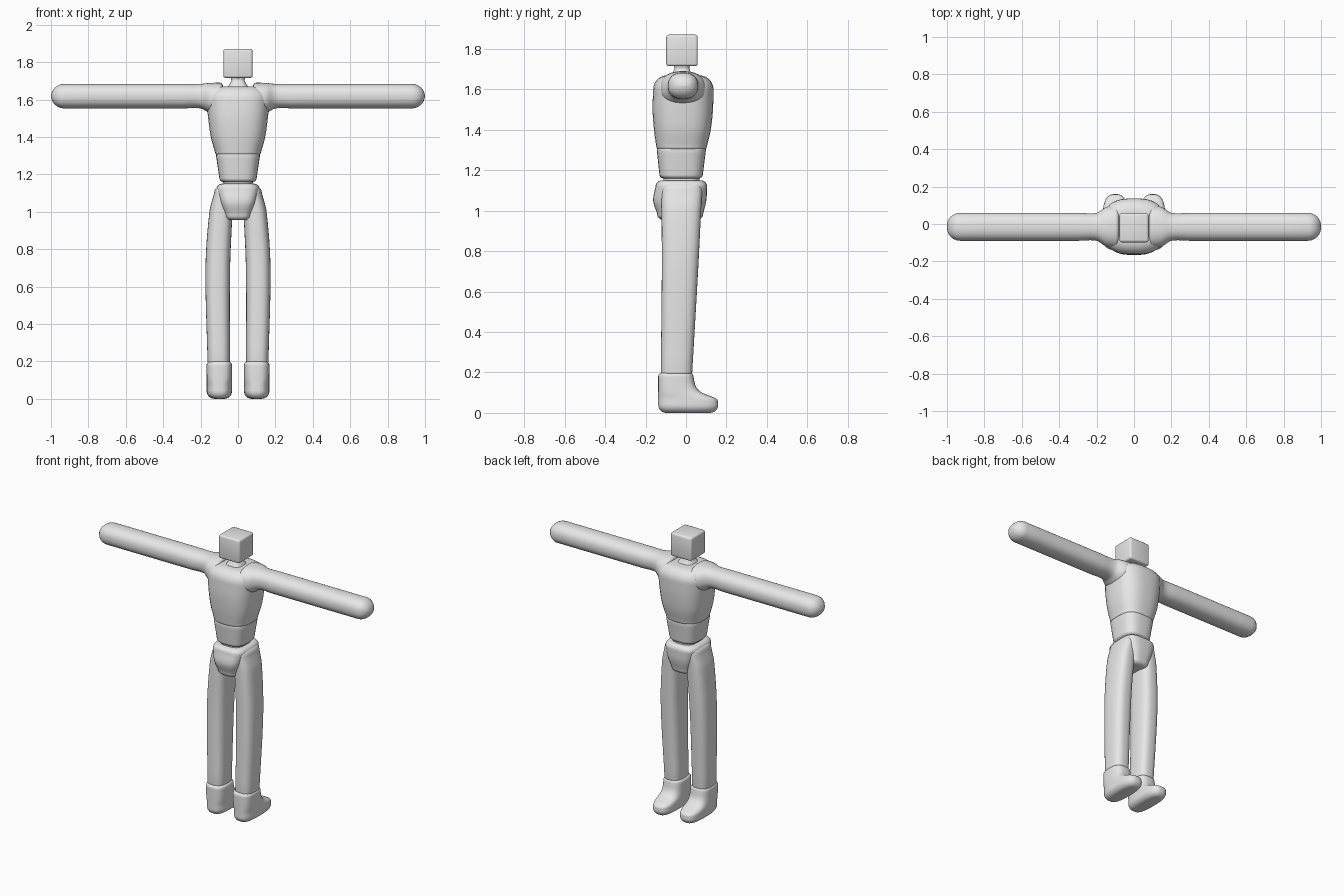
import bpy, bmesh, math
from mathutils import Vector

if "Cube" in bpy.data.objects:
    bpy.data.objects.remove(bpy.data.objects["Cube"], do_unlink=True)

COLOR = (0.8, 0.8, 0.8, 1)
grey = bpy.data.materials.new("plain_grey")
grey.use_nodes = True
grey.diffuse_color = COLOR
grey.node_tree.nodes["Principled BSDF"].inputs["Base Color"].default_value = COLOR

SIDES = 32
STEPS = 6


def finish(name, bm):
    """Turn a bmesh into a smooth, plainly coloured object."""
    bmesh.ops.recalc_face_normals(bm, faces=bm.faces)
    mesh = bpy.data.meshes.new(name)
    bm.to_mesh(mesh)
    bm.free()
    mesh.materials.append(grey)
    obj = bpy.data.objects.new(name, mesh)
    bpy.context.collection.objects.link(obj)
    bpy.ops.object.select_all(action="DESELECT")
    obj.select_set(True)
    bpy.context.view_layer.objects.active = obj
    bpy.ops.object.shade_smooth_by_angle(angle=math.radians(50))


def section(at, width, depth, middle=0, offset=0):
    """One cross-section: station, half sizes and centre."""
    return Vector((at, width, depth, middle, offset))


def smooth_sections(sections):
    """Hermite spline through the sections."""
    padded = [sections[0], *sections, sections[-1]]
    slopes = [(after - before) / (after[0] - before[0])
              for before, after in zip(padded, padded[2:])]
    for start, end, leave, arrive in zip(sections, sections[1:], slopes, slopes[1:]):
        span = end[0] - start[0]
        for step in range(STEPS):
            t = step / STEPS
            ease = t * t * (3 - 2 * t)
            yield (start.lerp(end, ease) + leave * span * t * (1 - t) ** 2
                   - arrive * span * t * t * (1 - t))
    yield sections[-1]


def rounded_end(end, radius, direction):
    """Fillet rings that close off one end of a loft."""
    rings = []
    for step in range(1, STEPS + 1):
        angle = math.pi / 2 * step / STEPS
        inset = radius * (1 - math.cos(angle))
        rings.append(end + section(direction * radius * math.sin(angle), -inset, -inset))
    return rings


def signed_power(value, power):
    return math.copysign(abs(value) ** (2 / power), value)


def upright(across, along, station):
    return (across, along, station)


def loft(name, sections, squareness, base_round, end_round, place=upright):
    """Skin rounded-square sections, with a fillet at both ends."""
    rows = rounded_end(sections[0], base_round, -1)[::-1]
    rows += smooth_sections(sections)
    rows += rounded_end(sections[-1], end_round, 1)
    bm = bmesh.new()
    rings = []
    for station, width, depth, middle, offset in rows:
        ring = []
        for i in range(SIDES):
            angle = math.tau * (i + 0.5) / SIDES
            across = middle + width * signed_power(math.cos(angle), squareness)
            along = offset + depth * signed_power(math.sin(angle), squareness)
            ring.append(bm.verts.new(place(across, along, station)))
        rings.append(ring)
    for low, high in zip(rings, rings[1:]):
        for i in range(SIDES):
            bm.faces.new((low[i - 1], low[i], high[i], high[i - 1]))
    bm.faces.new(rings[0])
    bm.faces.new(rings[-1])
    finish(name, bm)


# Head: softly bevelled box
bm = bmesh.new()
bmesh.ops.create_cube(bm, size=0.156)
bmesh.ops.translate(bm, verts=bm.verts, vec=(0, -0.02, 1.793))
bmesh.ops.bevel(bm, geom=bm.edges[:], offset=0.013, segments=3, profile=0.5, affect="EDGES")
finish("head", bm)

# Neck, flaring into the shoulders
neck = [section(at=1.66, width=0.06, depth=0.06, offset=-0.02),
        section(at=1.7, width=0.036, depth=0.038, offset=-0.02),
        section(at=1.72, width=0.04, depth=0.04, offset=-0.02)]
loft("neck", neck, squareness=3, base_round=0.01, end_round=0.01)

# Chest, widening up to rounded shoulders
chest = [section(at=1.32, width=0.124, depth=0.126, offset=-0.022),
         section(at=1.4, width=0.146, depth=0.141, offset=-0.018),
         section(at=1.5, width=0.16, depth=0.15, offset=-0.016),
         section(at=1.6, width=0.17, depth=0.15, offset=-0.013)]
loft("chest", chest, squareness=2.7, base_round=0.02, end_round=0.07)

# Belly and the narrow waist below it
belly = [section(at=1.18, width=0.1, depth=0.108, offset=-0.024),
         section(at=1.3, width=0.118, depth=0.122, offset=-0.023)]
loft("belly", belly, squareness=3, base_round=0.02, end_round=0.02)
waist = [section(at=1.13, width=0.08, depth=0.09, offset=-0.022),
         section(at=1.17, width=0.08, depth=0.09, offset=-0.022)]
loft("waist", waist, squareness=3, base_round=0.01, end_round=0.01)

# Pelvis, bulging in front and behind between the legs
pelvis = [section(at=0.985, width=0.075, depth=0.114, offset=-0.029),
          section(at=1.05, width=0.098, depth=0.132, offset=-0.031),
          section(at=1.12, width=0.116, depth=0.128, offset=-0.023)]
loft("pelvis", pelvis, squareness=3.5, base_round=0.03, end_round=0.03)

# Leg, bowing outward at the knee and tucked under the pelvis
leg = [section(at=0.2, width=0.06, depth=0.078, middle=0.103, offset=-0.047),
       section(at=0.7, width=0.066, depth=0.09, middle=0.108, offset=-0.03),
       section(at=1, width=0.062, depth=0.098, middle=0.091, offset=-0.023),
       section(at=1.1, width=0.052, depth=0.1, middle=0.076, offset=-0.02)]

# Foot, with the toe stretched forward at the bottom
foot = []
for height, toe in ((0.04, 0.16), (0.07, 0.15), (0.1, 0.08), (0.13, 0.05), (0.18, 0.037)):
    heel = -0.138
    foot.append(section(at=height, width=0.068, depth=(toe - heel) / 2,
                        middle=0.1, offset=(toe + heel) / 2))

# Arm: straight tube, flared where it meets the chest
arm = [section(at=reach, width=0.075 + flare, depth=0.066 + flare / 2,
               middle=-0.015, offset=1.618 - flare / 3)
       for reach, flare in ((0.1, 0.04), (0.15, 0.03), (0.2, 0), (0.3, 0), (0.93, 0))]

# Paired limbs
for label, side in (("left", 1), ("right", -1)):
    def standing(across, along, station):
        return (side * across, along, station)

    def reaching(across, along, station):
        return (side * station, across, along)

    loft(label + "_leg", leg, 2.8, 0.01, 0.04, standing)
    loft(label + "_foot", foot, 2.9, 0.04, 0.02, standing)
    loft(label + "_arm", arm, 2.3, 0.02, 0.07, reaching)
